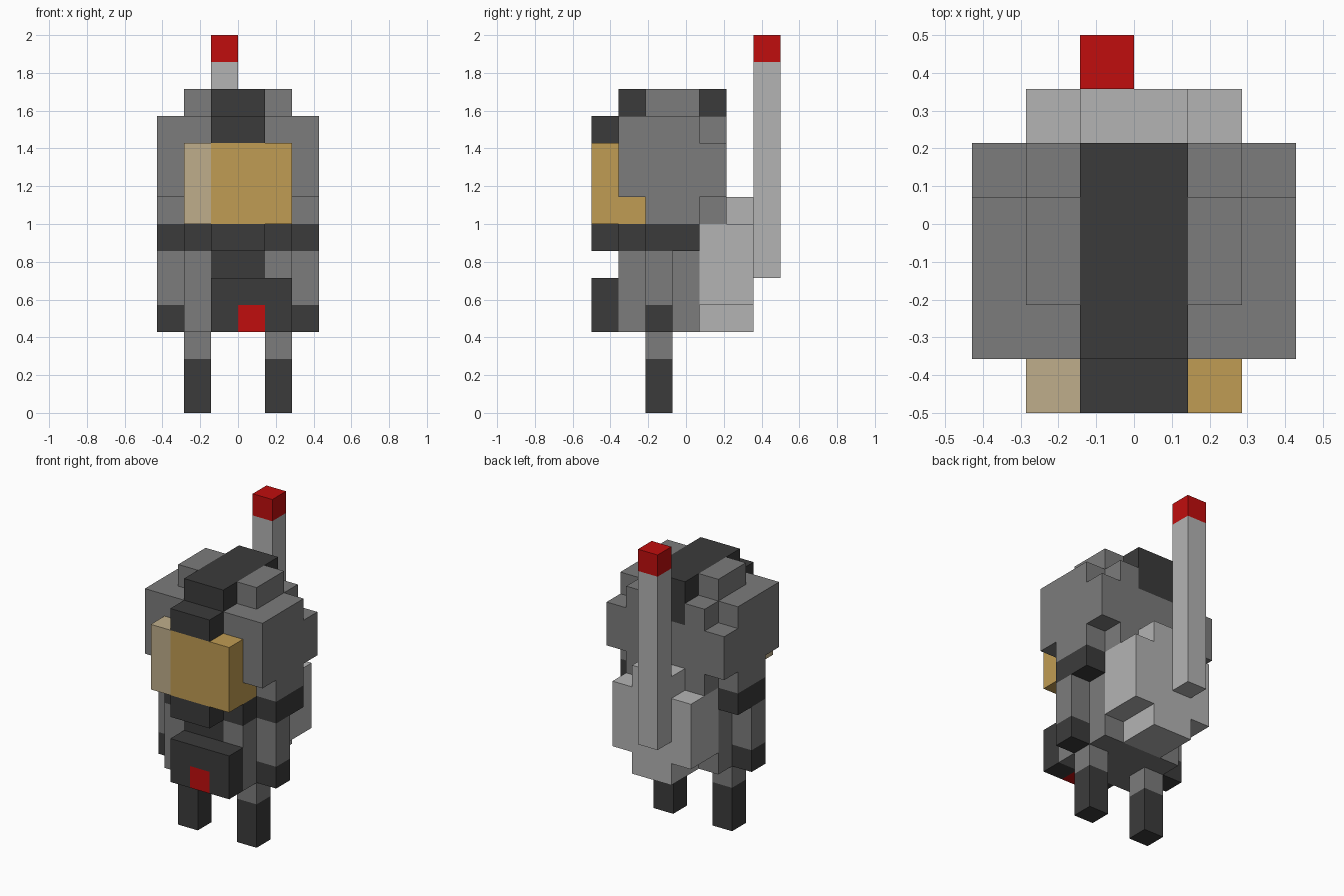
import bpy, bmesh

cube = bpy.data.objects.get("Cube")
if cube:
    bpy.data.objects.remove(cube, do_unlink=True)

U = 2 / 14  # one block


def material(name, hex_colour):
    rgb = [int(hex_colour[i:i + 2], 16) / 255 for i in (0, 2, 4)]
    lin = [c / 12.92 if c <= 0.04045 else ((c + 0.055) / 1.055) ** 2.4 for c in rgb] + [1]
    m = bpy.data.materials.new(name)
    m.diffuse_color = lin
    m.use_nodes = True
    bsdf = next(n for n in m.node_tree.nodes if n.type == 'BSDF_PRINCIPLED')
    bsdf.inputs["Base Color"].default_value = lin
    bsdf.inputs["Roughness"].default_value = 0.9
    return m


DARK = material("charcoal", "3b3b3b")
GREY = material("mid grey", "7c7c7c")
LIGHT = material("light grey", "b4b4b4")
TAN = material("visor gold", "c09c53")
SHINE = material("visor shine", "bfae8b")
RED = material("signal red", "c00d0d")


def part(name, mat, *boxes, mirrored=False):
    """Object made of boxes (x0, x1, y0, y1, z0, z1) in block units."""
    bm = bmesh.new()
    sides = (1, -1) if mirrored else (1,)
    for x0, x1, y0, y1, z0, z1 in boxes:
        for s in sides:
            verts = bmesh.ops.create_cube(bm, size=1)["verts"]
            for v in verts:
                v.co = (s * ((x0 + x1) / 2 + v.co.x * (x1 - x0)) * U,
                        ((y0 + y1) / 2 + v.co.y * (y1 - y0)) * U,
                        ((z0 + z1) / 2 + v.co.z * (z1 - z0)) * U)
    bmesh.ops.recalc_face_normals(bm, faces=bm.faces)
    me = bpy.data.meshes.new(name)
    bm.to_mesh(me)
    bm.free()
    me.materials.append(mat)
    bpy.context.collection.objects.link(bpy.data.objects.new(name, me))


# Legs
part("boots", DARK, (1, 2, -1.5, -.5, 0, 2), mirrored=True)
part("upper_legs", GREY, (1, 2, -1.5, -.5, 2, 3), mirrored=True)

# Torso
part("torso", GREY, (-2, 2, -2.5, .5, 3, 5), (-2, 2, -1.5, .5, 5, 6),
     (-2, -1, -2.5, -1.5, 5, 6), (1, 2, -2.5, -1.5, 5, 6))
part("chest_panel", DARK, (-1, 1, -2.5, -1.5, 5, 6))
part("front_control_box", DARK, (-1, 0, -3.5, -2.5, 3, 4), (1, 2, -3.5, -2.5, 3, 4),
     (-1, 2, -3.5, -2.5, 4, 5))
part("control_button", RED, (0, 1, -3.5, -2.5, 3, 4))

# Collar and arms
part("collar", DARK, (-1, 1, -3.5, -2.5, 6, 7), (-2, 2, -2.5, -1.5, 6, 7),
     (-3, 3, -1.5, .5, 6, 7))
part("arms", GREY, (2, 3, -1.5, -.5, 4, 6), mirrored=True)
part("gloves", DARK, (2, 3, -1.5, -.5, 3, 4), mirrored=True)

# Helmet
part("helmet", GREY, (-3, 3, -1.5, .5, 7, 8), (-2, 2, .5, 1.5, 7, 8),
     (-3, 3, -2.5, .5, 8, 11), (-3, 3, .5, 1.5, 8, 10))
part("helmet_side_caps", GREY, (1, 2, -1.5, .5, 11, 12), (1, 2, .5, 1.5, 10, 11),
     mirrored=True)
part("helmet_crest", DARK, (-1, 1, -3.5, -2.5, 10, 11), (-1, 1, -2.5, 1.5, 11, 12),
     (-1, 1, .5, 1.5, 10, 11))
part("visor", TAN, (-1, 2, -3.5, -2.5, 7, 10), (-2, 2, -2.5, -1.5, 7, 8))
part("visor_highlight", SHINE, (-2, -1, -3.5, -2.5, 7, 10))

# Backpack and antenna
part("backpack", LIGHT, (-2, 2, .5, 2.5, 4, 7), (-1, 1, .5, 2.5, 3, 4),
     (-1, 1, 1.5, 2.5, 7, 8))
part("antenna", LIGHT, (-1, 0, 2.5, 3.5, 5, 13))
part("antenna_tip", RED, (-1, 0, 2.5, 3.5, 13, 14))
